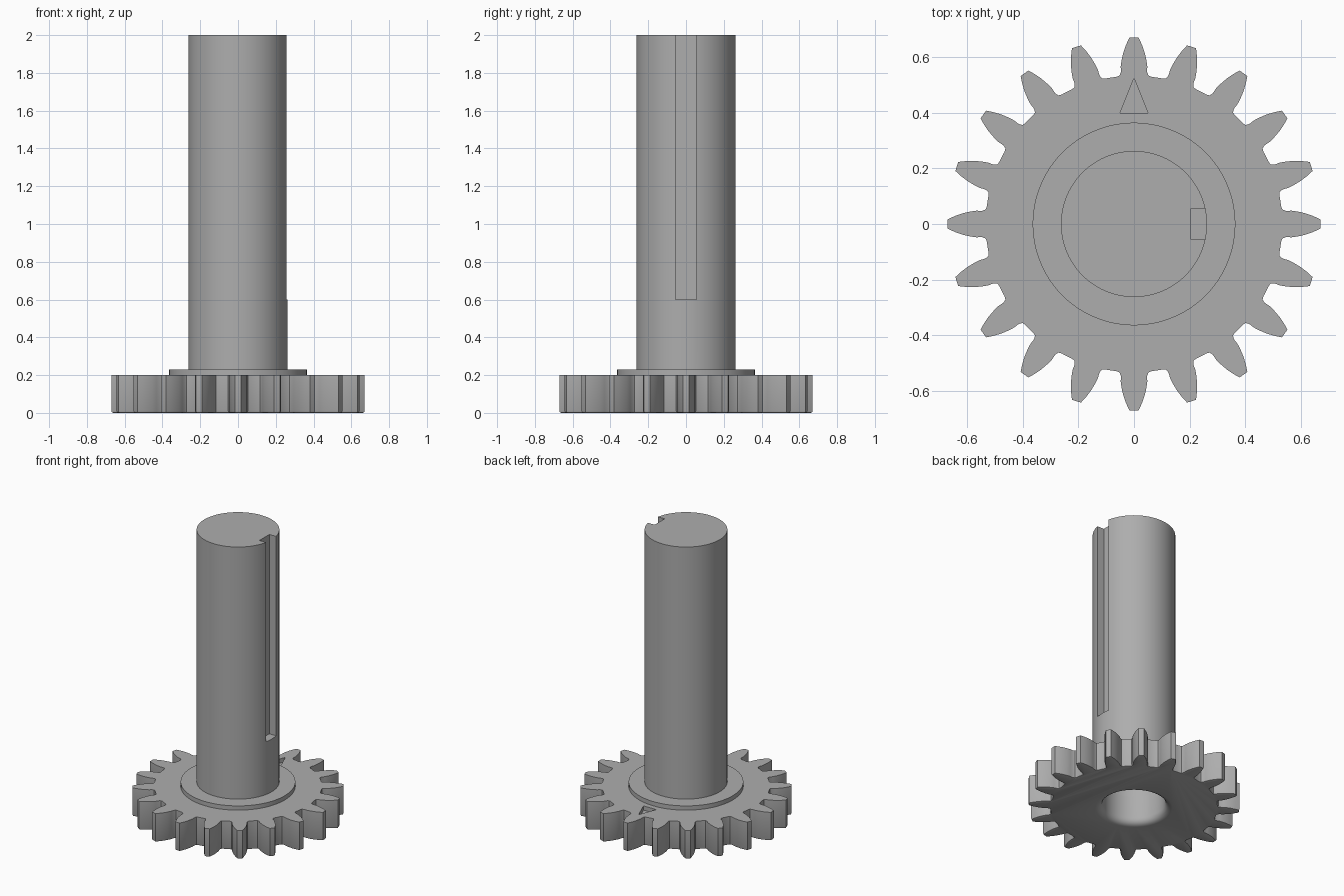
import bpy, bmesh, math
from mathutils import Matrix

if "Cube" in bpy.data.objects:
    bpy.data.objects.remove(bpy.data.objects["Cube"])

TEETH = 20
GEAR_TOP = 0.2

steel = bpy.data.materials.new("grey steel")
steel.use_nodes = True
grey = (0.42, 0.42, 0.42, 1)
steel.diffuse_color = grey
steel.node_tree.nodes["Principled BSDF"].inputs["Base Color"].default_value = grey


def finish(name, bm):
    bmesh.ops.recalc_face_normals(bm, faces=bm.faces)
    mesh = bpy.data.meshes.new(name)
    bm.to_mesh(mesh)
    bm.free()
    mesh.materials.append(steel)
    obj = bpy.data.objects.new(name, mesh)
    bpy.context.collection.objects.link(obj)
    return obj


def prism(name, outline, z0, z1, bottom_bevel=0):
    """Extrude a flat outline upward, optionally rounding its lower rim."""
    bm = bmesh.new()
    base = bm.faces.new([bm.verts.new((x, y, z0)) for x, y in outline])
    rim = list(base.edges)
    ext = bmesh.ops.extrude_face_region(bm, geom=[base], use_keep_orig=True)
    top = [v for v in ext["geom"] if isinstance(v, bmesh.types.BMVert)]
    bmesh.ops.translate(bm, verts=top, vec=(0, 0, z1 - z0))
    bmesh.ops.recalc_face_normals(bm, faces=bm.faces)
    if bottom_bevel:
        bmesh.ops.bevel(bm, geom=rim, offset=bottom_bevel, segments=2,
                        profile=0.5, affect="EDGES")
    return finish(name, bm)


def lathe(name, profile, steps=96):
    """Spin a radius/height profile into a closed solid."""
    bm = bmesh.new()
    verts = [bm.verts.new((r, 0, z)) for r, z in profile]
    edges = [bm.edges.new(pair) for pair in zip(verts, verts[1:])]
    bmesh.ops.spin(bm, geom=verts + edges, cent=(0, 0, 0), axis=(0, 0, 1),
                   angle=math.tau, steps=steps, use_duplicate=False)
    bmesh.ops.remove_doubles(bm, verts=bm.verts, dist=1e-5)
    return finish(name, bm)


def cut(obj, cutter):
    mod = obj.modifiers.new("cut", "BOOLEAN")
    mod.operation = "DIFFERENCE"
    mod.solver = "EXACT"
    mod.object = cutter
    bpy.context.view_layer.objects.active = obj
    bpy.ops.object.modifier_apply(modifier=mod.name)


# Gear outline: one symmetric tooth repeated around the wheel
flank = [(0.534, 0.062), (0.537, 0.052), (0.55, 0.047), (0.57, 0.048),
         (0.595, 0.044), (0.62, 0.038), (0.645, 0.029), (0.671, 0.017)]
tooth = [(r, -w) for r, w in flank] + [(r, w) for r, w in reversed(flank)]
outline = []
for i in range(TEETH):
    turn = Matrix.Rotation(math.tau * i / TEETH, 2)
    for r, w in tooth:
        along = math.sqrt(r * r - w * w)
        x, y = turn @ Matrix.Identity(2).col[0] * along + turn.col[1] * w
        outline.append((x, y))
gear = prism("gear_wheel", outline, 0, GEAR_TOP, bottom_bevel=0.01)

# Shaft with its collar
shaft = lathe("collared_shaft", [(0, GEAR_TOP), (0.365, GEAR_TOP), (0.365, 0.23),
                                 (0.263, 0.23), (0.263, 2), (0, 2)])

# Cutters: rounded-mouth bore, shaft keyway, triangular timing mark
mouth = [(0.245 - 0.045 * math.sin(a), 0.045 - 0.045 * math.cos(a))
         for a in (math.radians(22.5 * k) for k in range(5))]
bore = lathe("bore_cutter", [(0, -0.1), (0.245, -0.1)] + mouth + [(0.2, 0.5), (0, 0.5)])
keyway = prism("keyway_cutter", [(0.205, -0.055), (0.4, -0.055),
                                 (0.4, 0.055), (0.205, 0.055)], 0.6, 2.1)
mark = prism("mark_cutter", [(-0.05, 0.4), (0.05, 0.4), (0, 0.525)], 0.17, 0.3)

cut(gear, bore)
cut(gear, mark)
cut(shaft, bore)
cut(shaft, keyway)
for cutter in (bore, keyway, mark):
    bpy.data.objects.remove(cutter)

# Smooth round walls, crisp rims
for obj in (gear, shaft):
    bpy.ops.object.select_all(action="DESELECT")
    obj.select_set(True)
    bpy.context.view_layer.objects.active = obj
    bpy.ops.object.shade_smooth_by_angle(angle=math.radians(30))
